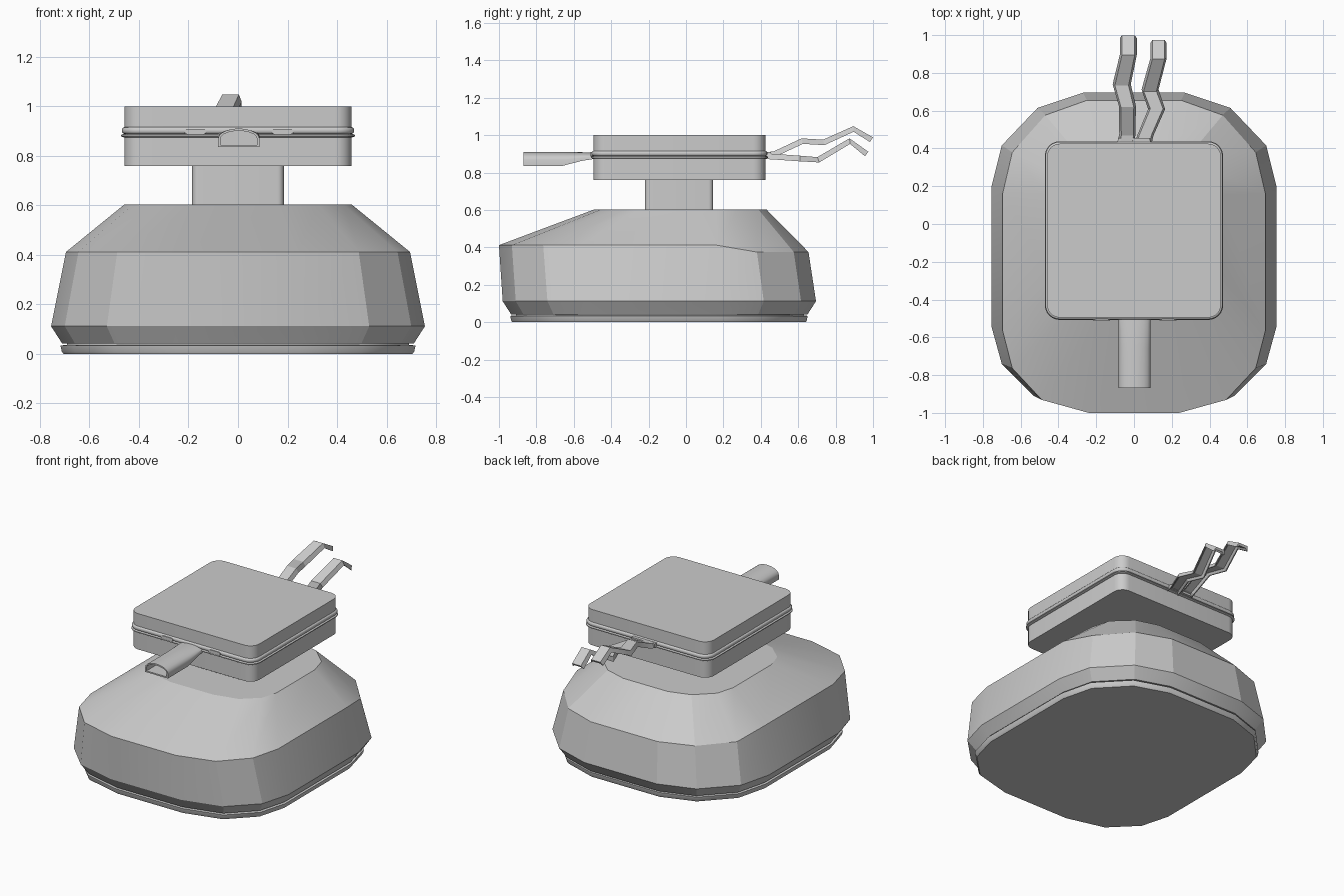
import bpy, bmesh, math
from mathutils import Vector

if "Cube" in bpy.data.objects:
    bpy.data.objects.remove(bpy.data.objects["Cube"])


def loft(name, rings, angle=None):
    """Skin a list of equal-length closed rings and cap both ends."""
    bm = bmesh.new()
    vs = [[bm.verts.new(p) for p in r] for r in rings]
    n = len(rings[0])
    for a, b in zip(vs, vs[1:]):
        for i in range(n):
            j = (i + 1) % n
            bm.faces.new((a[i], a[j], b[j], b[i]))
    bm.faces.new(vs[0][::-1])
    bm.faces.new(vs[-1])
    bmesh.ops.recalc_face_normals(bm, faces=bm.faces)
    me = bpy.data.meshes.new(name)
    bm.to_mesh(me)
    bm.free()
    ob = bpy.data.objects.new(name, me)
    bpy.context.collection.objects.link(ob)
    if angle:
        bpy.ops.object.select_all(action='DESELECT')
        bpy.context.view_layer.objects.active = ob
        ob.select_set(True)
        bpy.ops.object.shade_smooth_by_angle(angle=math.radians(angle))
    return ob


# Sixteen-sided outline shared by the housing and its base plate
half = [(.26, -.98), (.53, -.91), (.70, -.74), (.755, -.54),
        (.755, .20), (.70, .42), (.51, .62), (.27, .70)]
outline = half + [(-x, y) for x, y in reversed(half)]


def body_ring(hx, yf, yb, z, z_back=None):
    out = []
    for x, y in outline:
        t = (y + .98) / 1.68
        zz = z if z_back is None or y < .3 else z_back
        out.append((x * hx / .755, yf + (yb - yf) * t, zz))
    return out


loft("housing", [body_ring(.71, -.935, .65, .042),
                 body_ring(.755, -.98, .695, .112),
                 body_ring(.695, -1.0, .655, .412, .375),
                 body_ring(.46, -.49, .43, .603)], 16)

loft("base_plate", [body_ring(.705, -.93, .64, 0),
                    body_ring(.712, -.935, .646, .01),
                    body_ring(.717, -.94, .65, .034),
                    body_ring(.69, -.91, .63, .037),
                    body_ring(.69, -.91, .63, .05)], 35)


def rounded_ring(hx, yf, yb, r, z, seg=6):
    out = []
    corners = [(hx - r, yb - r, 0), (-hx + r, yb - r, 90),
               (-hx + r, yf + r, 180), (hx - r, yf + r, 270)]
    for cx, cy, a0 in corners:
        for i in range(seg + 1):
            a = math.radians(a0 + 90 * i / seg)
            out.append((cx + r * math.cos(a), cy + r * math.sin(a), z))
    return out


# Neck and two-part square head
loft("neck", [rounded_ring(.185, -.22, .145, .025, z) for z in (.59, .77)], 35)
loft("head_lower", [rounded_ring(.459, -.495, .425, .065, z) for z in (.76, .893)], 35)
loft("head_upper", [rounded_ring(.459, -.495, .425, .065, z) for z in (.893, 1.0)], 35)


# Rounded belts around the seam
def belt(name, z0, z1, out):
    rings = []
    for t, g in ((0, 0), (.08, .6), (.3, 1), (.7, 1), (.92, .6), (1, 0)):
        e = out * g
        rings.append(rounded_ring(.459 + e, -.495 - e, .425 + e, .065 + e,
                                  z0 + (z1 - z0) * t))
    loft(name, rings, 40)


belt("belt_lower", .875, .889, .013)
belt("belt_upper", .889, .916, .010)

# Small clips on the front of the belt
for side, cx in (("left", -.172), ("right", .18)):
    ring = []
    for a0, dx in ((-90, .033), (90, -.033)):
        for i in range(7):
            a = math.radians(a0 + 30 * i)
            ring.append((cx + dx + .011 * math.cos(a), .011 * math.sin(a) + .898))
    loft("clip_" + side, [[(x, y, z) for x, z in ring] for y in (-.49, -.51)], 35)


# Arched spout with an open front end
def arch(y, w, z0, zs, z1, n=10):
    pts = [(-w, y, z0), (w, y, z0)]
    for i in range(n + 1):
        a = math.pi * i / n
        pts.append((w * math.cos(a), y, zs + (z1 - zs) * math.sin(a)))
    return [(x + .003, py, z) for x, py, z in pts]


loft("spout", [arch(-.70, .074, .845, .87, .901),
               arch(-.868, .074, .845, .87, .901),
               arch(-.868, .084, .836, .868, .911),
               arch(-.66, .084, .836, .868, .911),
               arch(-.56, .084, .862, .878, .909),
               arch(-.48, .084, .875, .885, .905)], 30)


# Zigzag ribbons at the back, with a shallow arched section
def ribbon(name, path):
    prof = [(-1, -.022), (-.85, -.022), (-.6, -.008), (.6, -.008), (.85, -.022),
            (1, -.022), (.75, .008), (-.75, .008)]
    pts = [Vector(p[:3]) for p in path]
    rings = []
    for k, p in enumerate(pts):
        w = path[k][3]
        d = (pts[min(k + 1, len(pts) - 1)] - pts[max(k - 1, 0)]).normalized()
        up = Vector((1, 0, 0)).cross(d).normalized()
        rings.append([p + Vector((u * w, 0, 0)) + up * v for u, v in prof])
    loft(name, rings, 20)


ribbon("left_ribbon", [(-.045, .41, .90, .045), (-.035, .47, .905, .043),
                       (-.035, .62, .975, .045), (-.065, .735, .968, .048),
                       (-.03, .895, 1.04, .045), (-.03, .995, .982, .045)])
ribbon("right_ribbon", [(.045, .41, .895, .045), (.06, .47, .892, .043),
                        (.12, .61, .882, .045), (.085, .705, .875, .045),
                        (.13, .875, .975, .043), (.13, .97, .905, .043)])

# Block where the ribbons leave the head
loft("ribbon_root", [[(x, y, z) for x, z in ((-w, .882), (w, .882), (w, .91), (-w, .91))]
                     for y, w in ((.42, .088), (.455, .085))])
